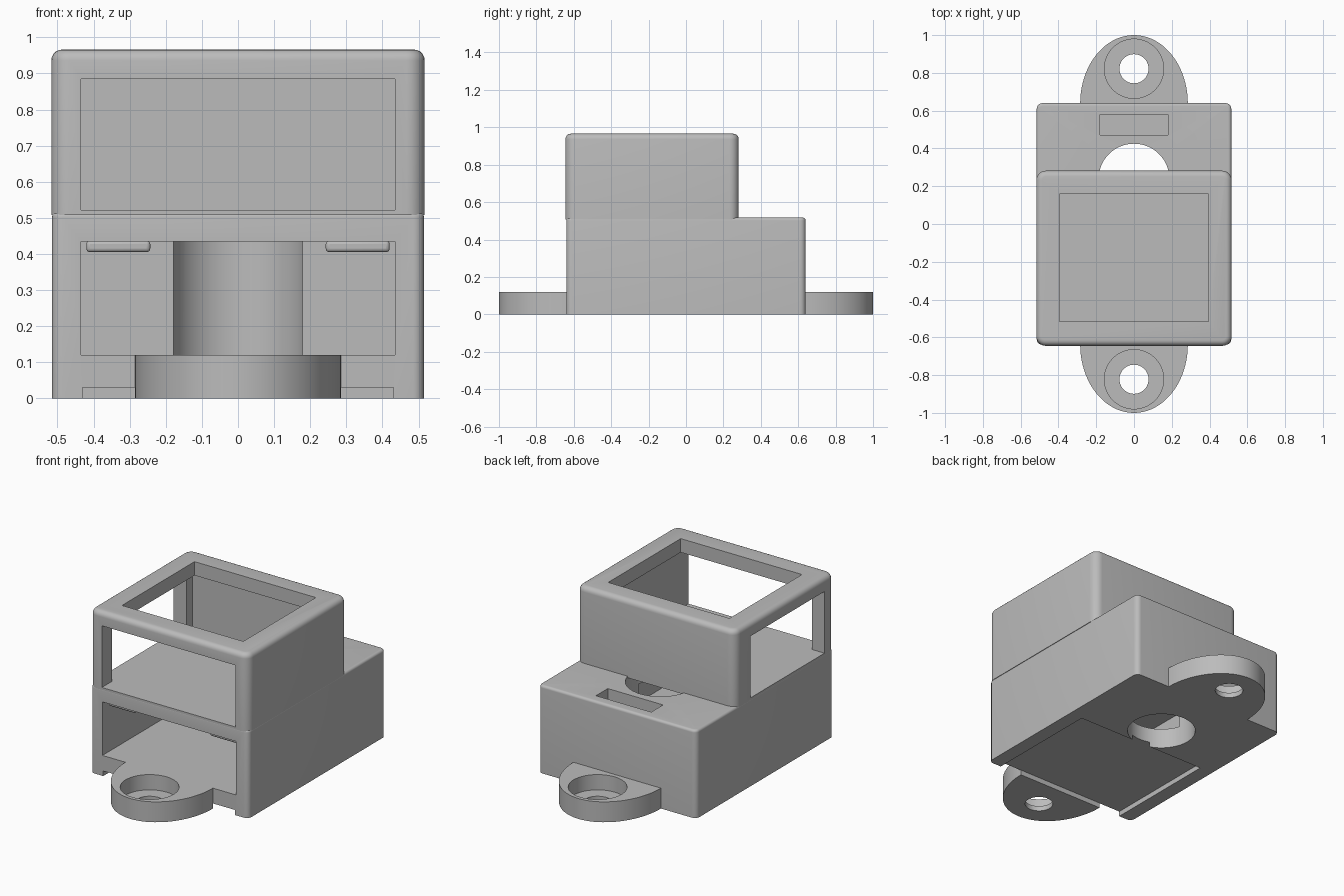
import bpy, bmesh, math
from mathutils import Matrix

if "Cube" in bpy.data.objects:
    bpy.data.objects.remove(bpy.data.objects["Cube"])

grey = bpy.data.materials.new("plain grey")
grey.diffuse_color = (0.5, 0.5, 0.5, 1)
grey.use_nodes = True
grey.node_tree.nodes["Principled BSDF"].inputs["Base Color"].default_value = grey.diffuse_color


def add_object(name, bm):
    bmesh.ops.recalc_face_normals(bm, faces=bm.faces[:])
    mesh = bpy.data.meshes.new(name)
    bm.to_mesh(mesh)
    bm.free()
    mesh.materials.append(grey)
    ob = bpy.data.objects.new(name, mesh)
    bpy.context.collection.objects.link(ob)
    return ob


def box(name, x, y, z, corner=0, top=0):
    """Box from (min, max) ranges, with rounded uprights and top rim."""
    bm = bmesh.new()
    bmesh.ops.create_cube(bm, size=1)
    for v in bm.verts:
        v.co = [r[0] if c < 0 else r[1] for c, r in zip(v.co, (x, y, z))]
    if corner:
        edges = [e for e in bm.edges if abs(e.verts[0].co.z - e.verts[1].co.z) > 1e-4]
        bmesh.ops.bevel(bm, geom=edges, offset=corner, segments=6, profile=0.5, affect='EDGES')
    if top:
        edges = [e for e in bm.edges if all(v.co.z > z[1] - 1e-4 for v in e.verts)]
        bmesh.ops.bevel(bm, geom=edges, offset=top, segments=5, profile=0.5, affect='EDGES')
    return add_object(name, bm)


def cylinder(name, y, r, z):
    bm = bmesh.new()
    bmesh.ops.create_cone(bm, cap_ends=True, segments=64, radius1=r, radius2=r, depth=z[1] - z[0],
                          matrix=Matrix.Translation((0, y, (z[0] + z[1]) / 2)))
    return add_object(name, bm)


def activate(ob):
    bpy.ops.object.select_all(action='DESELECT')
    ob.select_set(True)
    bpy.context.view_layer.objects.active = ob


def cut(ob, *cutters):
    for c in cutters:
        activate(ob)
        mod = ob.modifiers.new("cut", 'BOOLEAN')
        mod.operation = 'DIFFERENCE'
        mod.solver = 'EXACT'
        mod.object = c
        bpy.ops.object.modifier_apply(modifier=mod.name)
        bpy.data.objects.remove(c)


def smooth(ob):
    activate(ob)
    bpy.ops.object.shade_smooth_by_angle(angle=math.radians(30))


# Lower housing: front bay, round bore, top slot and shallow underside recess
lower = box("lower_housing", (-0.515, 0.515), (-0.64, 0.64), (0, 0.517), 0.03, 0.015)
cut(lower,
    box("bay", (-0.435, 0.435), (-0.8, 0.18), (0.12, 0.435)),
    cylinder("bore", 0.237, 0.188, (-0.1, 0.7)),
    box("top_slot", (-0.18, 0.18), (0.47, 0.58), (0.3, 0.7)),
    box("underside_recess", (-0.43, 0.43), (-0.8, 0.06), (-0.1, 0.03)))
smooth(lower)

# Upper housing: hollow, open at the front, left side and top
upper = box("upper_housing", (-0.517, 0.517), (-0.645, 0.282), (0.508, 0.966), 0.05, 0.03)
cut(upper,
    box("hollow", (-0.435, 0.435), (-0.8, 0.2), (0.522, 0.885)),
    box("side_window", (-0.7, -0.4), (-0.55, 0.14), (0.522, 0.885)),
    box("top_window", (-0.395, 0.395), (-0.515, 0.16), (0.8, 1.1)))
smooth(upper)

# Mounting lugs with counterbored screw holes
for side, name in ((-1, "front_lug"), (1, "back_lug")):
    bm = bmesh.new()
    outline = [(0.285 * math.cos(a), side * (0.638 + 0.362 * math.sin(a)))
               for a in (math.pi * i / 40 for i in range(41))]
    face = bm.faces.new([bm.verts.new((x, y, 0)) for x, y in outline])
    ext = bmesh.ops.extrude_face_region(bm, geom=[face])
    for v in ext["geom"]:
        if isinstance(v, bmesh.types.BMVert):
            v.co.z = 0.12
    lug = add_object(name, bm)
    cut(lug,
        cylinder("counterbore", side * 0.822, 0.157, (0.03, 0.3)),
        cylinder("screw_hole", side * 0.822, 0.077, (-0.1, 0.3)))
    smooth(lug)

# Snap ridges under the bay ceiling
for side, name in ((-1, "left_snap_ridge"), (1, "right_snap_ridge")):
    xs = sorted((side * 0.243, side * 0.42))
    ridge = box(name, xs, (-0.61, -0.58), (0.405, 0.437))
    mod = ridge.modifiers.new("round", 'BEVEL')
    mod.width = 0.01
    mod.segments = 3
    smooth(ridge)
